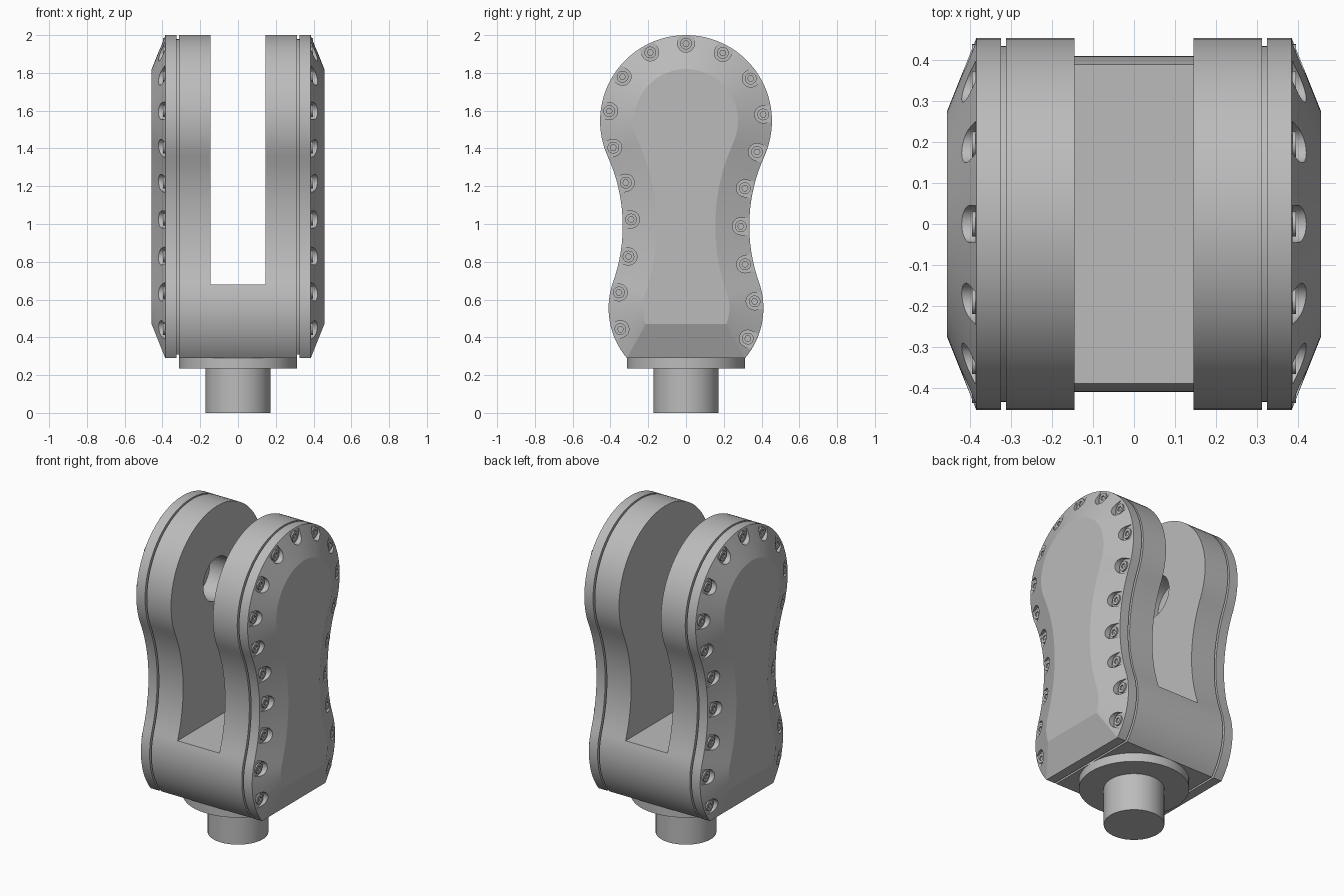
import bpy, bmesh, math
from mathutils import Vector, Matrix

if "Cube" in bpy.data.objects:
    bpy.data.objects.remove(bpy.data.objects["Cube"], do_unlink=True)

# One grey for the whole casting
grey = bpy.data.materials.new("plain_grey")
grey.use_nodes = True
COLOUR = (0.5, 0.5, 0.5, 1)
grey.diffuse_color = COLOUR
grey.node_tree.nodes["Principled BSDF"].inputs["Base Color"].default_value = COLOUR

TOP_Z, TOP_R = 1.545, 0.455       # upper lobe
LOW_Z, LOW_R = 0.555, 0.41        # lower lobe
WAIST_Y, WAIST_Z, WAIST_R = 1.225, 0.99, 0.89
BASE_Z = 0.29


def arc(cy, cz, r, a0, a1, n):
    return [Vector((cy + r * math.cos(a0 + (a1 - a0) * i / n),
                    cz + r * math.sin(a0 + (a1 - a0) * i / n))) for i in range(n + 1)]


def half_outline(d=0.0):
    """+y half of the side outline, from the top down, inset by d."""
    up = math.atan2(WAIST_Z - TOP_Z, WAIST_Y)
    low = math.atan2(WAIST_Z - LOW_Z, WAIST_Y)
    foot = math.asin((BASE_Z + d - LOW_Z) / (LOW_R - d))
    pts = arc(0, TOP_Z, TOP_R - d, math.pi / 2, up, 28)
    pts += arc(WAIST_Y, WAIST_Z, WAIST_R + d, math.pi + up, math.pi + low, 16)[1:-1]
    pts += arc(0, LOW_Z, LOW_R - d, low, foot, 16)
    return pts


def outline(d=0.0):
    half = half_outline(d)
    return half + [Vector((-p.x, p.y)) for p in reversed(half[1:])]


def finish(name, bm, angle=20):
    bmesh.ops.recalc_face_normals(bm, faces=bm.faces)
    mesh = bpy.data.meshes.new(name)
    bm.to_mesh(mesh)
    bm.free()
    ob = bpy.data.objects.new(name, mesh)
    bpy.context.collection.objects.link(ob)
    mesh.materials.append(grey)
    smooth(ob, angle)
    return ob


def smooth(ob, angle=20):
    bpy.ops.object.select_all(action='DESELECT')
    ob.select_set(True)
    bpy.context.view_layer.objects.active = ob
    bpy.ops.object.shade_smooth_by_angle(angle=math.radians(angle))


def loft(bm, sections):
    """Skin a list of (x, yz points) sections and cap both ends."""
    rings = [[bm.verts.new((x, p.x, p.y)) for p in pts] for x, pts in sections]
    for a, b in zip(rings, rings[1:]):
        for i in range(len(a)):
            j = (i + 1) % len(a)
            bm.faces.new((a[i], a[j], b[j], b[i]))
    bm.faces.new(rings[0])
    bm.faces.new(rings[-1])


def solid(name, sections):
    bm = bmesh.new()
    loft(bm, sections)
    return finish(name, bm)


def cylinder(name, r, z0, z1):
    bm = bmesh.new()
    bmesh.ops.create_cone(bm, cap_ends=True, segments=64, radius1=r, radius2=r,
                          depth=z1 - z0, matrix=Matrix.Translation((0, 0, (z0 + z1) / 2)))
    return finish(name, bm, 30)


def cut(ob, cutter):
    mod = ob.modifiers.new("cut", 'BOOLEAN')
    mod.operation, mod.solver, mod.object = 'DIFFERENCE', 'EXACT', cutter
    bpy.context.view_layer.objects.active = ob
    bpy.ops.object.modifier_apply(modifier=mod.name)
    bpy.data.objects.remove(cutter, do_unlink=True)
    smooth(ob)


# Forked body with an open slot and a blind pin hole in one prong
body = solid("fork_body", [(-0.313, outline()), (0.313, outline())])
bm = bmesh.new()
bmesh.ops.create_cube(bm, size=1, matrix=Matrix.LocRotScale(
    (0, 0, 1.43), None, (0.29, 2, 1.5)))
cut(body, finish("slot_cutter", bm))
hole = arc(0, TOP_Z, 0.135, 0, math.tau, 48)[:-1]
cut(body, solid("hole_cutter", [(-0.29, hole), (0, hole)]))

# Stem and flange
cylinder("stem", 0.172, 0, 0.24)
cylinder("flange", 0.313, 0.235, 0.292)


def screw_seats():
    """Evenly spaced seats along the rim: position and outward direction."""
    path = half_outline(0.045)
    seats = [(path[0], Vector((0, 1)))]
    for sign, step in ((1, 0.203), (-1, 0.197)):
        walked, target = 0.0, step
        for a, b in zip(path, path[1:]):
            seg = (b - a).length
            if walked + seg >= target and target < step * 9.5:
                p = a.lerp(b, (target - walked) / seg)
                t = (b - a) / seg
                seats.append((Vector((sign * p.x, p.y)), Vector((-sign * t.y, t.x))))
                target += step
            walked += seg
    return seats


FLOOR = 0.387
for side, label in ((1, "left"), (-1, "right")):
    # Recessed seam between body and cover
    solid(label + "_seam", [(side * 0.31, outline(0.02)), (side * 0.328, outline(0.02))])
    # Chamfered cover
    cover = solid(label + "_cover", [(side * 0.325, outline()), (side * 0.385, outline()),
                                     (side * 0.457, outline(0.18))])
    pockets, screws = bmesh.new(), bmesh.new()
    for pos, out in screw_seats():
        a = math.atan2(out.y, out.x)
        # Pocket: round inside, open towards the rim
        shape = arc(pos.x, pos.y, 0.045, a + math.pi / 2, a + 1.5 * math.pi, 14)
        shape += [shape[-1] + out * 0.12, shape[0] + out * 0.12]
        loft(pockets, [(side * FLOOR, shape), (side * 0.6, shape)])
        # Socket screw: round head with a sunk hexagon
        ring = arc(pos.x, pos.y, 0.031, 0, math.tau, 24)[:-1]
        hexa = [p for p in arc(pos.x, pos.y, 0.016, 0, math.tau, 6)[:-1] for _ in range(1)]
        hexa = [hexa[i // 4].lerp(hexa[(i // 4 + 1) % 6], i % 4 / 4) for i in range(24)]
        loft(screws, [(side * (FLOOR - 0.004), ring), (side * (FLOOR + 0.009), ring),
                      (side * (FLOOR + 0.009), hexa), (side * (FLOOR + 0.001), hexa)])
    cut(cover, finish("pocket_cutter", pockets))
    finish(label + "_screws", screws, 30)
